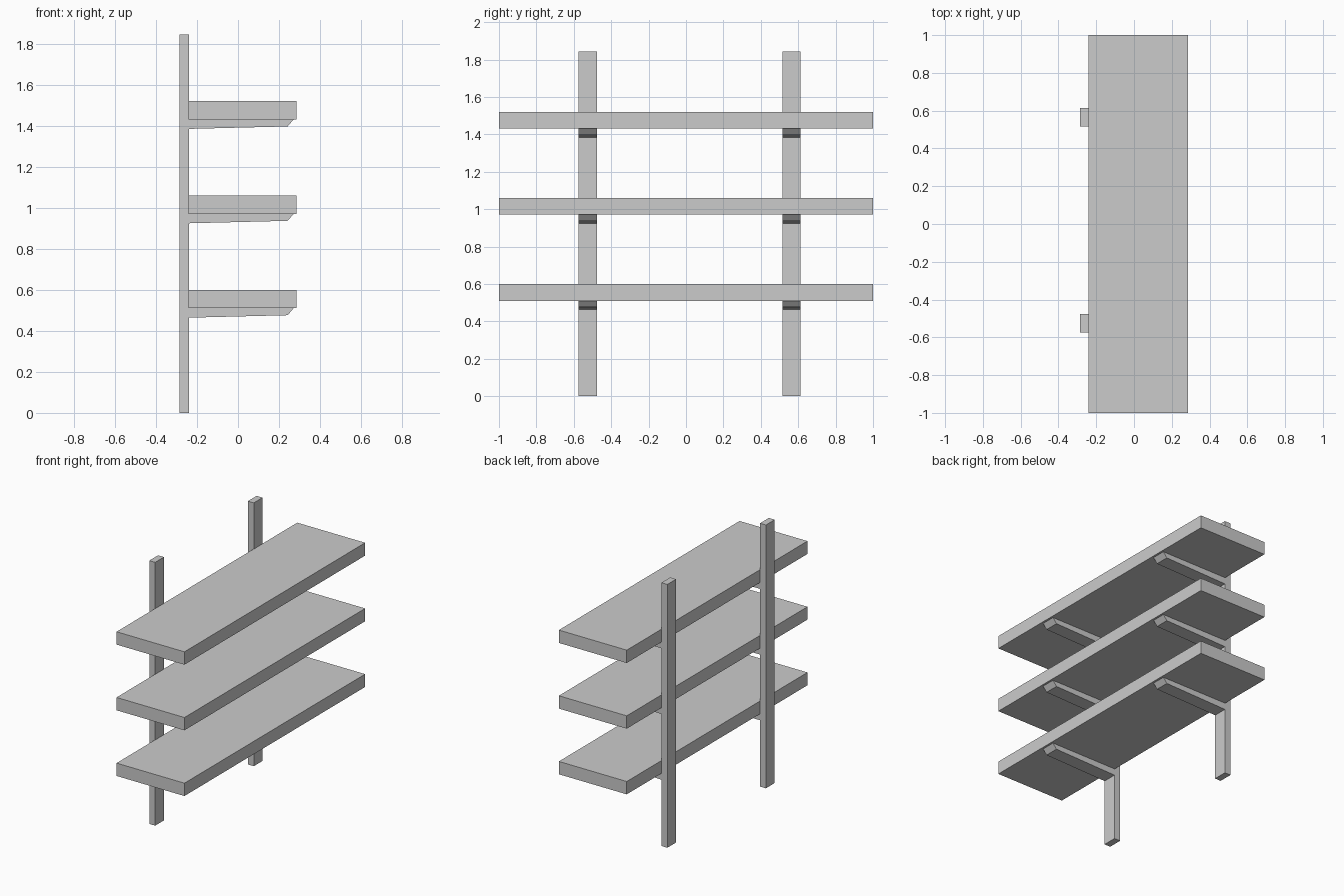
import bpy

if "Cube" in bpy.data.objects:
    bpy.data.objects.remove(bpy.data.objects["Cube"])


def prism(name, profile, y0, y1):
    """Extrude an (x, z) outline, listed anticlockwise from the front, along y."""
    n = len(profile)
    verts = [(x, y, z) for y in (y0, y1) for x, z in profile]
    faces = [list(range(n)), list(range(2 * n - 1, n - 1, -1))]
    faces += [(i, i + n, (i + 1) % n + n, (i + 1) % n) for i in range(n)]
    mesh = bpy.data.meshes.new(name)
    mesh.from_pydata(verts, [], faces)
    obj = bpy.data.objects.new(name, mesh)
    bpy.context.collection.objects.link(obj)
    return obj


def rect(x0, x1, z0, z1):
    return [(x0, z0), (x1, z0), (x1, z1), (x0, z1)]


SHELF_BOTTOMS = [0.51 + 0.46 * i for i in range(3)]
SUPPORTS = {"left": (-0.575, -0.477), "right": (0.516, 0.613)}

# Upright posts behind the shelves
for side, (y0, y1) in SUPPORTS.items():
    prism(f"post_{side}", rect(-0.285, -0.239, 0, 1.844), y0, y1)

for i, z in enumerate(SHELF_BOTTOMS, 1):
    # Shelf board
    prism(f"shelf_{i}", rect(-0.241, 0.285, z, z + 0.09), -1, 1)
    # Tapered brackets with a bevelled front tip
    for side, (y0, y1) in SUPPORTS.items():
        profile = [(-0.239, z - 0.046), (0.242, z - 0.034), (0.271, z), (-0.239, z)]
        prism(f"bracket_{side}_{i}", profile, y0, y1)
